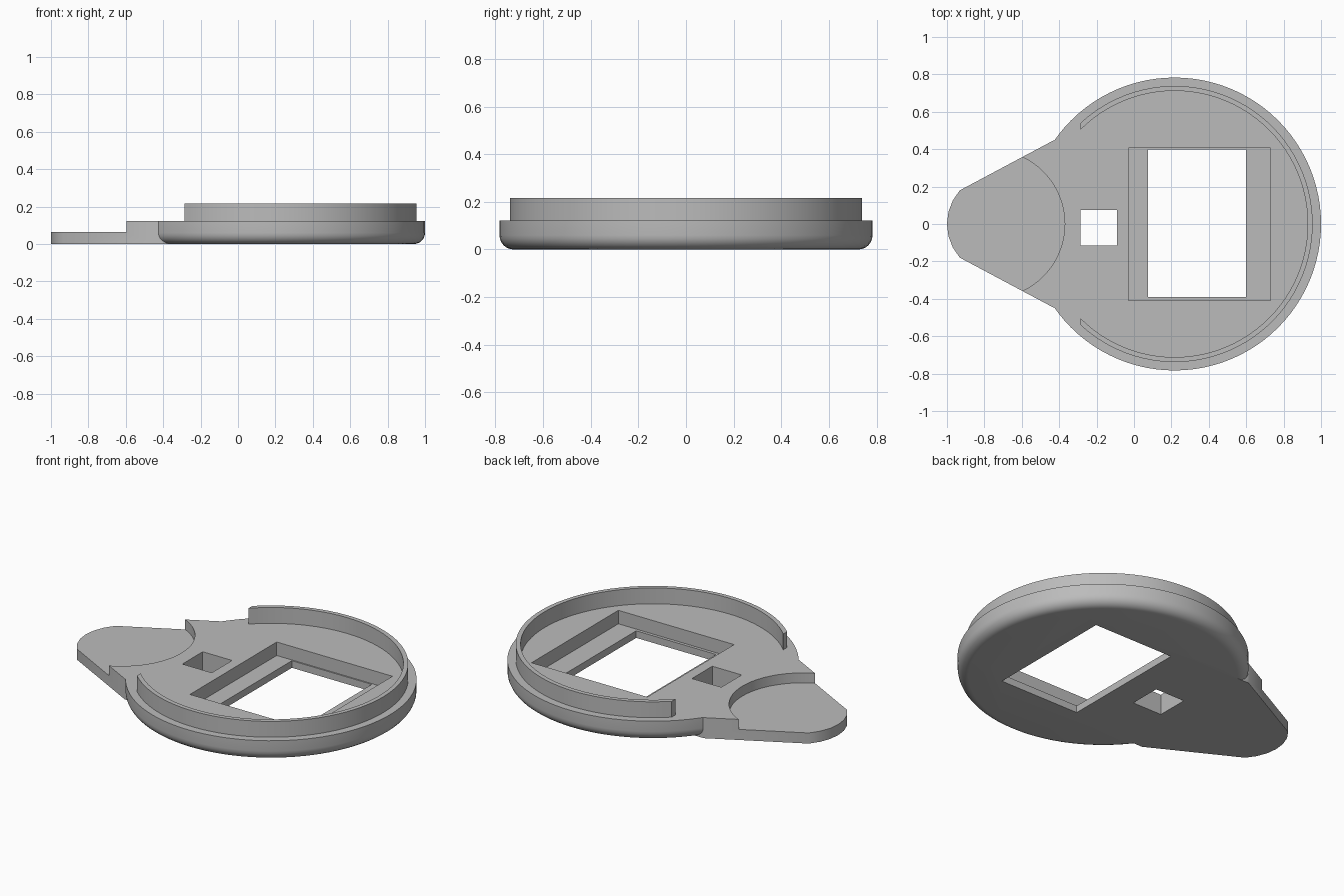
import bpy, bmesh
from math import pi, cos, sin, acos, asin, radians

if "Cube" in bpy.data.objects:
    bpy.data.objects.remove(bpy.data.objects["Cube"], do_unlink=True)

CX, RADIUS, TOP = 0.217, 0.783, 0.122
SEGMENTS = 96

grey = bpy.data.materials.new("plain grey")
grey.use_nodes = True
grey.diffuse_color = (0.5, 0.5, 0.5, 1)
grey.node_tree.nodes["Principled BSDF"].inputs["Base Color"].default_value = (0.5, 0.5, 0.5, 1)


def finish(name, bm):
    bmesh.ops.recalc_face_normals(bm, faces=bm.faces)
    mesh = bpy.data.meshes.new(name)
    bm.to_mesh(mesh)
    bm.free()
    mesh.materials.append(grey)
    obj = bpy.data.objects.new(name, mesh)
    bpy.context.collection.objects.link(obj)
    return obj


def prism(name, outline, z0, z1):
    """Extrude a flat outline from z0 to z1."""
    bm = bmesh.new()
    face = bm.faces.new([bm.verts.new((x, y, z0)) for x, y in outline])
    grown = bmesh.ops.extrude_face_region(bm, geom=[face])
    for v in grown["geom"]:
        if isinstance(v, bmesh.types.BMVert):
            v.co.z = z1
    return finish(name, bm)


def arc(cx, r, a0, a1, n):
    steps = [a0 + (a1 - a0) * i / n for i in range(n + 1)]
    return [(cx + r * cos(a), r * sin(a)) for a in steps]


def box(name, x0, x1, y0, y1, z0, z1):
    return prism(name, [(x0, y0), (x1, y0), (x1, y1), (x0, y1)], z0, z1)


def combine(target, other, operation):
    mod = target.modifiers.new(operation.lower(), "BOOLEAN")
    mod.operation, mod.object, mod.solver = operation, other, "EXACT"
    bpy.ops.object.select_all(action="DESELECT")
    bpy.context.view_layer.objects.active = target
    target.select_set(True)
    bpy.ops.object.modifier_apply(modifier=mod.name)
    bpy.data.objects.remove(other, do_unlink=True)


def smooth(obj):
    bpy.ops.object.select_all(action="DESELECT")
    bpy.context.view_layer.objects.active = obj
    obj.select_set(True)
    bpy.ops.object.shade_smooth_by_angle(angle=radians(30))


# Round body with a rounded lower edge
fillet = 0.06
profile = [(RADIUS - fillet + fillet * sin(i * pi / 12), fillet - fillet * cos(i * pi / 12))
           for i in range(7)] + [(RADIUS, TOP)]
bm = bmesh.new()
rings = [[bm.verts.new((CX + r * cos(2 * pi * k / SEGMENTS), r * sin(2 * pi * k / SEGMENTS), z))
          for k in range(SEGMENTS)] for r, z in profile]
for low, high in zip(rings, rings[1:]):
    for k in range(SEGMENTS):
        n = (k + 1) % SEGMENTS
        bm.faces.new((low[k], low[n], high[n], high[k]))
bm.faces.new(rings[0][::-1])
bm.faces.new(rings[-1])
body = finish("base_plate", bm)

# Tapered grip tab with a blunt rounded tip
tip_r = 0.27
half = asin(0.18 / tip_r)
tab = [(0, 0.444), (-0.43, 0.447)]
tab += arc(tip_r - 1, tip_r, pi - half, pi + half, 6)
tab += [(-0.43, -0.447), (0, -0.444)]
combine(body, prism("grip_tab", tab, 0, TOP), "UNION")

# Thumb recess, window recess, window opening and small square opening
combine(body, prism("thumb_cutter", arc(-0.766, 0.396, 0, 2 * pi * 63 / 64, 63), 0.063, 0.4), "DIFFERENCE")
combine(body, box("recess_cutter", -0.03, 0.73, -0.408, 0.406, 0.042, 0.4), "DIFFERENCE")
combine(body, box("window_cutter", 0.075, 0.6, -0.39, 0.398, -0.2, 0.4), "DIFFERENCE")
combine(body, box("square_cutter", -0.285, -0.092, -0.115, 0.076, -0.2, 0.4), "DIFFERENCE")
smooth(body)

# Raised open rim, cut off straight on the tab side
outer, inner, cut = 0.738, 0.712, -0.285
ao, ai = acos((cut - CX) / outer), acos((cut - CX) / inner)
rim = prism("raised_rim", arc(CX, outer, -ao, ao, 72) + arc(CX, inner, ai, -ai, 72), TOP - 0.02, 0.216)
smooth(rim)
